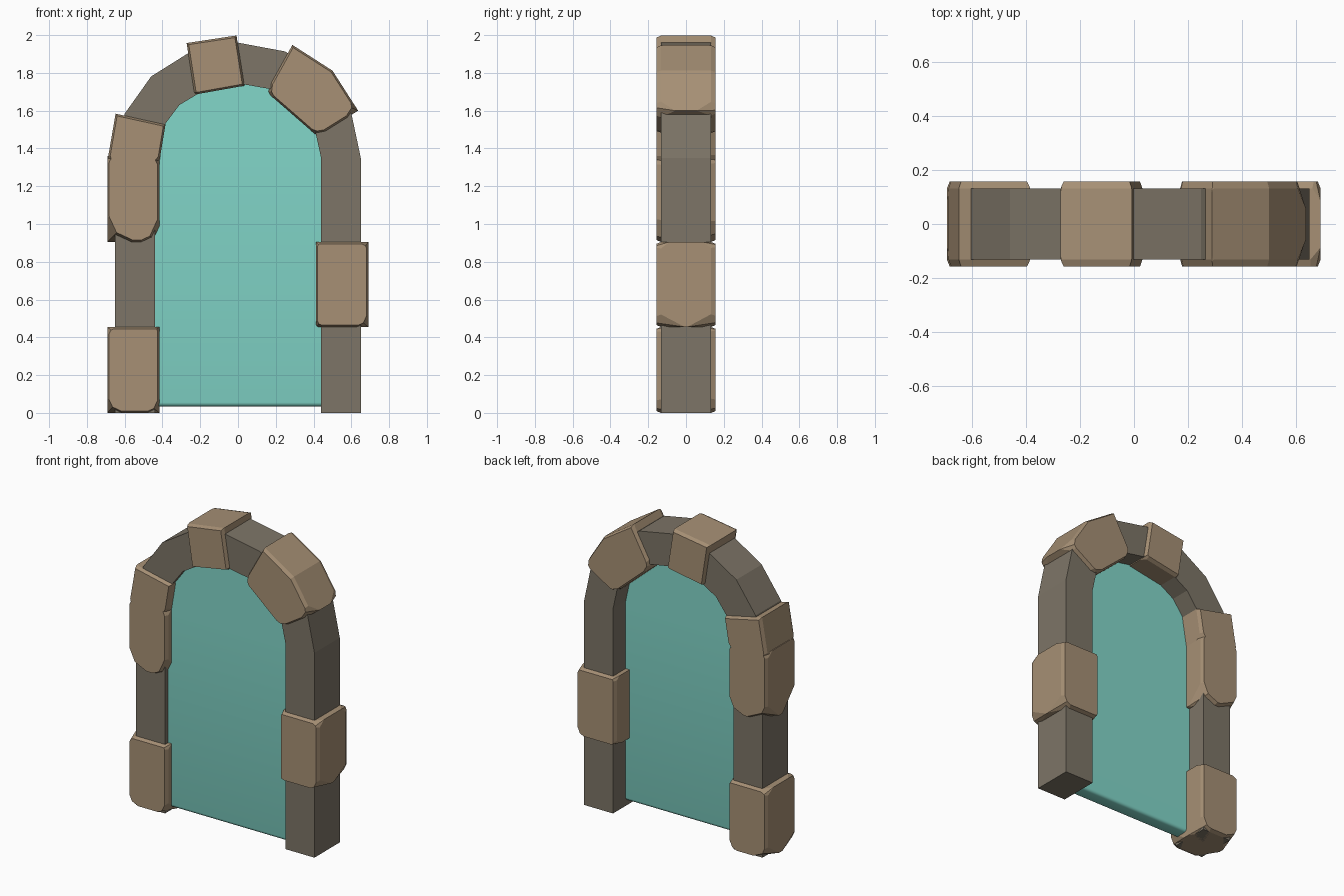
import bpy, bmesh, math, random
from mathutils import Vector

if "Cube" in bpy.data.objects:
    bpy.data.objects.remove(bpy.data.objects["Cube"])

random.seed(4)


def material(name, rgb):
    m = bpy.data.materials.new(name)
    m.diffuse_color = (*rgb, 1)
    m.use_nodes = True
    m.node_tree.nodes["Principled BSDF"].inputs["Base Color"].default_value = m.diffuse_color
    return m


LIGHT = material("light stone", (0.385, 0.280, 0.178))
DARK = material("dark stone", (0.205, 0.178, 0.135))
TEAL = material("teal pane", (0.225, 0.680, 0.590))


def finish(bm, name, mat):
    bmesh.ops.recalc_face_normals(bm, faces=bm.faces[:])
    me = bpy.data.meshes.new(name)
    bm.to_mesh(me)
    bm.free()
    me.materials.append(mat)
    ob = bpy.data.objects.new(name, me)
    bpy.context.collection.objects.link(ob)
    return ob


def arch(rx, rz, bottom, n=8, spring=1.35):
    """Arch outline from the right foot over the top to the left foot."""
    pts = [(rx, bottom)]
    for i in range(n + 1):
        a = math.pi * i / n
        pts.append((rx * math.cos(a), spring + rz * math.sin(a)))
    return pts + [(-rx, bottom)]


def prism(profile, y0, y1):
    bm = bmesh.new()
    front = [bm.verts.new((x, y0, z)) for x, z in profile]
    back = [bm.verts.new((x, y1, z)) for x, z in profile]
    bm.faces.new(front)
    bm.faces.new(back[::-1])
    n = len(profile)
    for i in range(n):
        j = (i + 1) % n
        bm.faces.new((front[i], back[i], back[j], front[j]))
    bmesh.ops.recalc_face_normals(bm, faces=bm.faces[:])
    return bm


# Dark stone frame: rectangular section swept along the arch
bm = bmesh.new()
rings = []
for o, i in zip(arch(0.65, 0.61, 0), arch(0.44, 0.395, 0)):
    rings.append([bm.verts.new(c) for c in (
        (o[0], -0.132, o[1]), (o[0], 0.132, o[1]),
        (i[0], 0.132, i[1]), (i[0], -0.132, i[1]))])
for a, b in zip(rings, rings[1:]):
    for k in range(4):
        bm.faces.new((a[k], a[(k + 1) % 4], b[(k + 1) % 4], b[k]))
bm.faces.new(rings[0])
bm.faces.new(rings[-1])
finish(bm, "arch_frame", DARK)

# Teal pane with a softened lower edge
bm = prism(arch(0.45, 0.405, 0.035), -0.10, 0.0)
low = [e for e in bm.edges if all(v.co.z < 0.04 for v in e.verts)
       and abs(e.verts[0].co.x - e.verts[1].co.x) > 0.1]
bmesh.ops.bevel(bm, geom=low, offset=0.02, segments=3, profile=0.5, affect='EDGES')
pane = finish(bm, "door_pane", TEAL)
bpy.context.view_layer.objects.active = pane
pane.select_set(True)
bpy.ops.object.shade_smooth_by_angle(angle=math.radians(50))


def slice_off(bm, point, normal):
    cut = bmesh.ops.bisect_plane(
        bm, geom=bm.verts[:] + bm.edges[:] + bm.faces[:], dist=1e-5,
        plane_co=point, plane_no=normal, clear_outer=True)
    edges = [e for e in bm.edges if e.is_boundary]
    if edges:
        bmesh.ops.holes_fill(bm, edges=edges, sides=0)


def stone(name, profile, chips, half=0.157):
    """Hewn block: convex x-z profile, chamfered rims, chipped corners.
    chips holds (size along the profile, depth in y) for each corner."""
    bm = prism(profile, -half, half)
    n = len(profile)
    mid = Vector((sum(p[0] for p in profile) / n, 0, sum(p[1] for p in profile) / n))
    P = [Vector((x, 0, z)) for x, z in profile]
    for s in (-1, 1):
        face = Vector((0, s * half, 0))
        for i in range(n):
            # rim chamfer along the edge
            d = (P[(i + 1) % n] - P[i]).normalized()
            out = Vector((d.z, 0, -d.x))
            if out.dot(P[i] - mid) < 0:
                out = -out
            slice_off(bm, P[i] + face - out * 0.010,
                      (out * 0.025 + Vector((0, s * 0.010, 0))).normalized())
            # two chips at each corner give a rounded outline
            size, depth = chips[i]
            to_prev = (P[i - 1] - P[i]).normalized()
            to_next = d
            for u, v in ((0.6, 1.3), (1.3, 0.6)):
                k = random.uniform(0.85, 1.15) * size
                a = P[i] + face + to_prev * u * k
                b = P[i] + face + to_next * v * k
                c = P[i] + face - Vector((0, s * depth, 0))
                nrm = (b - a).cross(c - a).normalized()
                if nrm.dot(P[i] + face - a) < 0:
                    nrm = -nrm
                slice_off(bm, a, nrm)
    finish(bm, name, LIGHT)


def block(x0, x1, z0, z1):
    return [(x0, z0), (x1, z0), (x1, z1), (x0, z1)]


# Light stones on the legs (corners: lower left, lower right, upper right, upper left)
stone("left_foot_stone", block(-0.692, -0.416, 0, 0.455),
      [(0.08, 0.14), (0.07, 0.14), (0.035, 0.06), (0.04, 0.08)])
stone("left_upper_stone", block(-0.692, -0.416, 0.905, 1.36),
      [(0.11, 0.14), (0.10, 0.14), (0.05, 0.08), (0.04, 0.07)])
stone("right_middle_stone", block(0.412, 0.690, 0.455, 0.905),
      [(0.035, 0.08), (0.06, 0.15), (0.04, 0.07), (0.03, 0.05)])

# Light stones on the arch
stone("left_shoulder_stone",
      [(-0.692, 1.33), (-0.418, 1.32), (-0.384, 1.526), (-0.648, 1.584)],
      [(0.04, 0.07), (0.05, 0.08), (0.015, 0.03), (0.012, 0.03)])
stone("keystone",
      [(-0.23, 1.685), (0.034, 1.732), (-0.008, 1.998), (-0.272, 1.958)],
      [(0.025, 0.05), (0.03, 0.06), (0.012, 0.03), (0.015, 0.04)])
stone("right_shoulder_stone",
      [(0.15, 1.70), (0.42, 1.465), (0.636, 1.60), (0.50, 1.812), (0.288, 1.948)],
      [(0.06, 0.10), (0.05, 0.08), (0.06, 0.10), (0.01, 0.02), (0.015, 0.04)])
